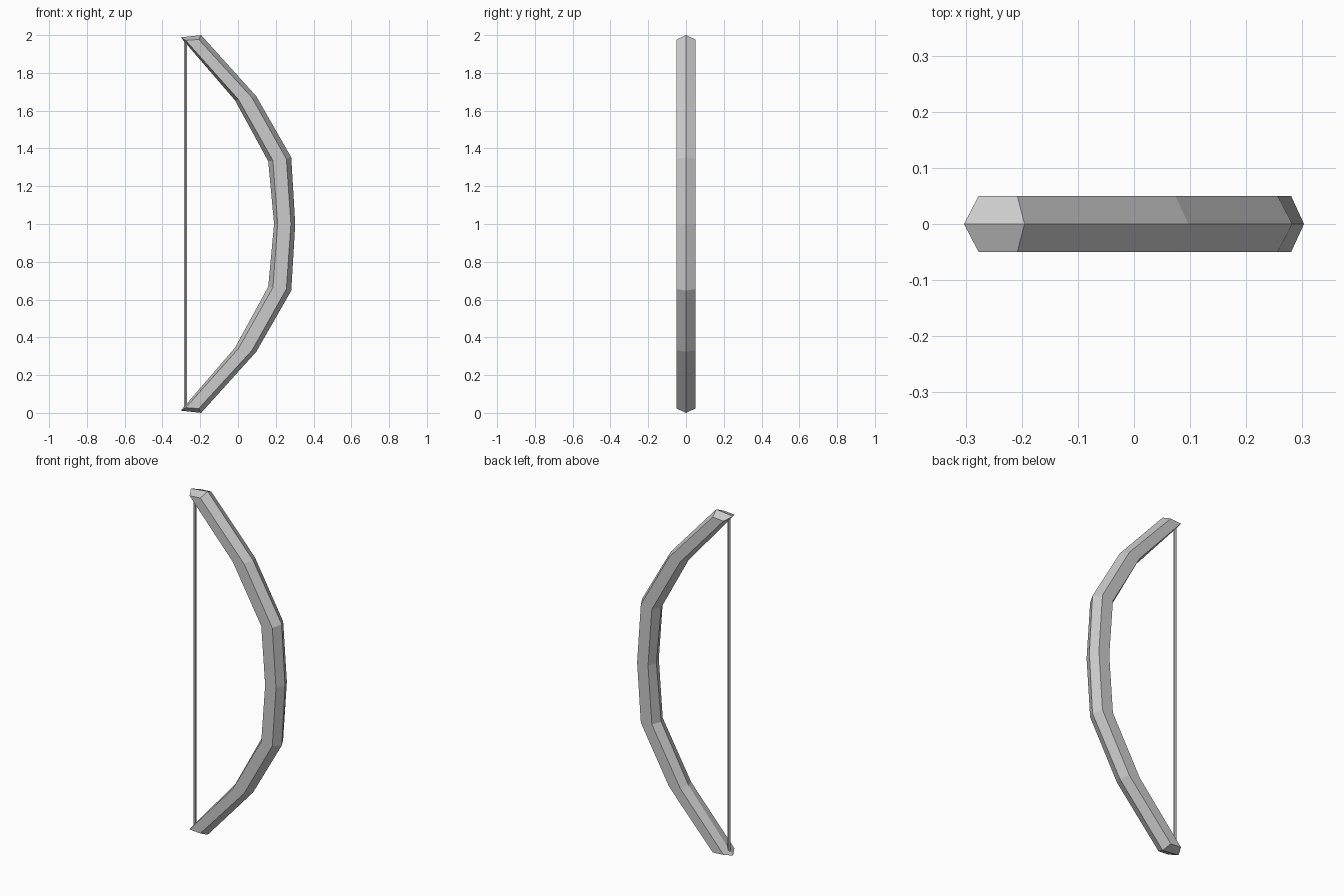
import bpy, bmesh

if "Cube" in bpy.data.objects:
    bpy.data.objects.remove(bpy.data.objects["Cube"])

W = 0.05  # half thickness in y

# Upper-limb stations: outer ridge, outer side, inner side, inner ridge as (x, z)
upper = [
    [(0.303, 1.0), (0.280, 1.0), (0.210, 1.0), (0.191, 1.0)],
    [(0.282, 1.353), (0.256, 1.344), (0.185, 1.336), (0.160, 1.332)],
    [(0.097, 1.676), (0.074, 1.669), (0.002, 1.660), (-0.016, 1.655)],
    [(-0.195, 2.0), (-0.208, 1.977), (-0.277, 1.972), (-0.303, 1.988)],
]
lower = [[(x, 2 - z) for x, z in s] for s in upper[:0:-1]]
stations = lower + upper


def make_object(name, bm):
    bmesh.ops.recalc_face_normals(bm, faces=bm.faces)
    mesh = bpy.data.meshes.new(name)
    bm.to_mesh(mesh)
    bm.free()
    obj = bpy.data.objects.new(name, mesh)
    bpy.context.collection.objects.link(obj)
    return obj


# Bow stave: six-sided section lofted along the curve
bm = bmesh.new()
rings = []
for o, so, si, i in stations:
    section = [(o, 0), (so, W), (si, W), (i, 0), (si, -W), (so, -W)]
    rings.append([bm.verts.new((x, y, z)) for (x, z), y in section])
for a, b in zip(rings, rings[1:]):
    for k in range(6):
        n = (k + 1) % 6
        bm.faces.new((a[k], a[n], b[n], b[k]))
# Roof-shaped tips, split along the ridge
for r in (rings[0], rings[-1]):
    bm.faces.new(r[:4])
    bm.faces.new((r[3], r[4], r[5], r[0]))
make_object("bow_stave", bm)

# Bowstring between the tips
bpy.ops.mesh.primitive_cylinder_add(vertices=6, radius=0.008, depth=1.94,
                                    location=(-0.278, 0, 1))
bpy.context.object.name = "bowstring"
